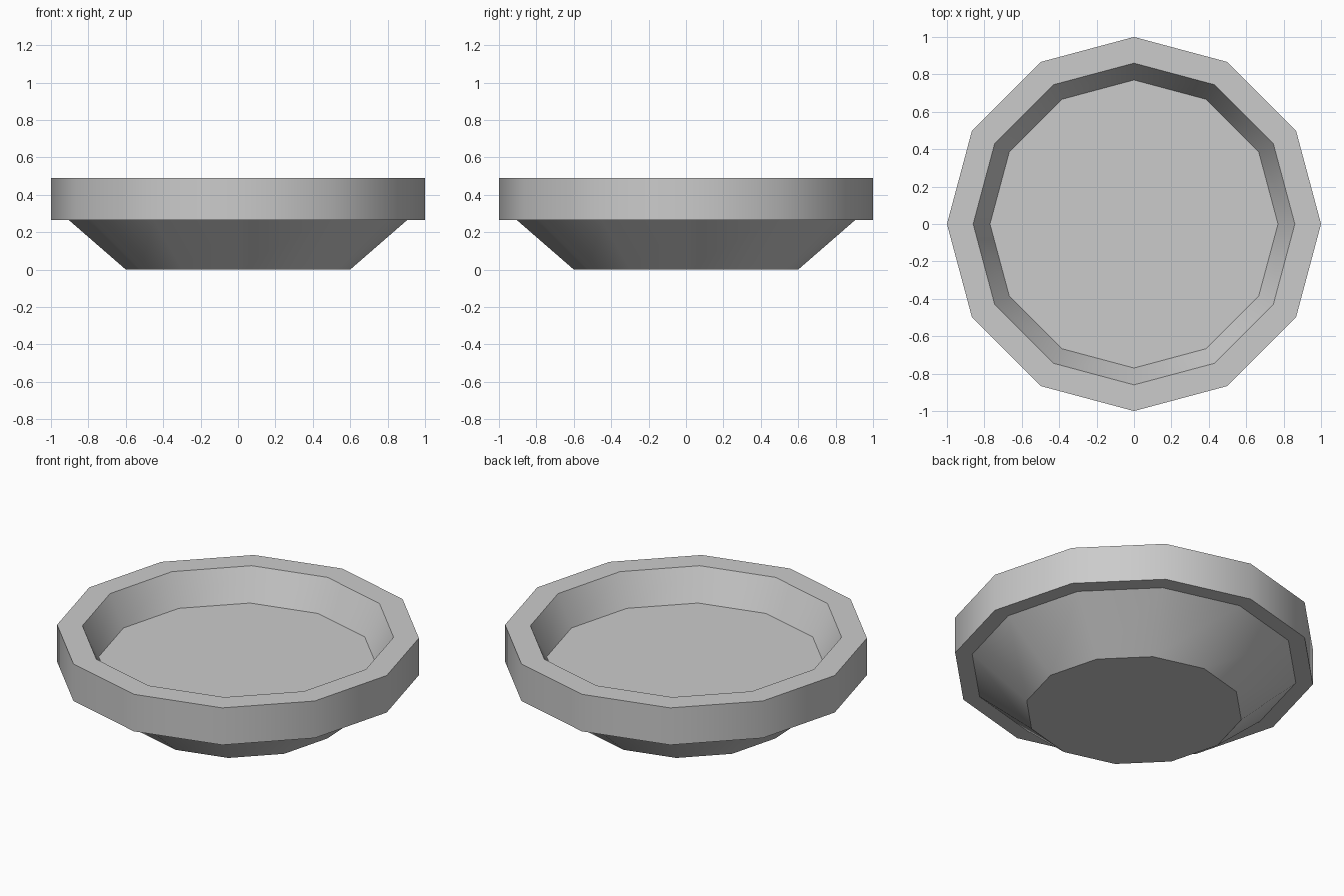
import bpy
import bmesh
from math import cos, sin, tau, radians

cube = bpy.data.objects.get("Cube")
if cube:
    bpy.data.objects.remove(cube, do_unlink=True)

SIDES = 12

# Profile (radius, height) from the base, round the rim, to the sunken floor
PROFILE = [
    (0.60, 0.0),      # base edge
    (0.905, 0.265),   # top of the flared foot
    (1.0, 0.265),     # underside of the rim
    (1.0, 0.49),      # outer rim edge
    (0.86, 0.49),     # inner rim edge
    (0.77, 0.305),    # basin floor edge
]

grey = bpy.data.materials.new("light_grey")
grey.use_nodes = True
colour = (0.6, 0.6, 0.6, 1.0)
grey.diffuse_color = colour
grey.node_tree.nodes["Principled BSDF"].inputs["Base Color"].default_value = colour


def ring(bm, radius, height):
    angles = [tau * i / SIDES for i in range(SIDES)]
    return [bm.verts.new((radius * cos(a), radius * sin(a), height)) for a in angles]


# Twelve-sided dish: walls between neighbouring rings, capped at base and floor
bm = bmesh.new()
rings = [ring(bm, r, z) for r, z in PROFILE]
for low, high in zip(rings, rings[1:]):
    for i in range(SIDES):
        j = (i + 1) % SIDES
        bm.faces.new((low[i], low[j], high[j], high[i]))
bm.faces.new(rings[0][::-1])
bm.faces.new(rings[-1])
bmesh.ops.recalc_face_normals(bm, faces=bm.faces)

mesh = bpy.data.meshes.new("dish")
bm.to_mesh(mesh)
bm.free()
mesh.materials.append(grey)
dish = bpy.data.objects.new("dish", mesh)
bpy.context.collection.objects.link(dish)

# Smooth round the walls, sharp at the rims
bpy.ops.object.select_all(action="DESELECT")
dish.select_set(True)
bpy.context.view_layer.objects.active = dish
bpy.ops.object.shade_smooth_by_angle(angle=radians(35))
